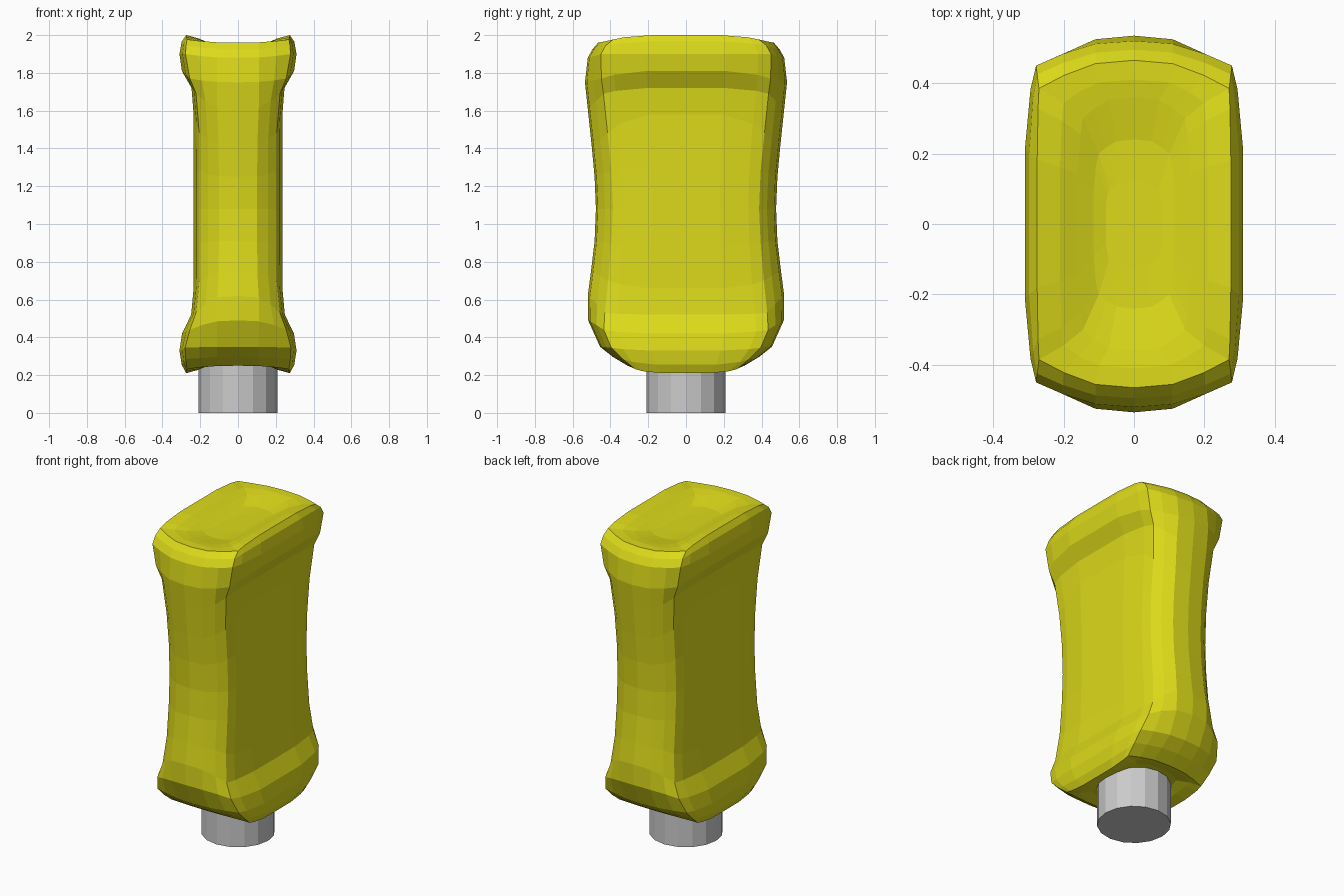
import bpy, bmesh

# Ring levels, top to bottom:
# (front y, corner y, corner x, side x, front z, corner z, side z)
LEVELS = [
    (.465, .385, .270, .275, 1.96, 1.977, 2.00),
    (.495, .425, .275, .298, 1.925, 1.945, 1.965),
    (.520, .450, .278, .310, 1.88, 1.90, 1.90),
    (.535, .448, .255, .297, 1.75, 1.77, 1.81),
    (.520, .437, .222, .246, 1.61, 1.69, 1.72),
    (.500, .415, .205, .235, 1.42, 1.48, 1.58),
    (.484, .395, .203, .235, 1.25, 1.28, 1.30),
    (.477, .387, .203, .235, 1.08, 1.08, 1.08),
    (.484, .395, .203, .235, .91, .90, .88),
    (.503, .412, .205, .235, .75, .70, .66),
    (.520, .430, .222, .248, .62, .53, .52),
    (.518, .435, .255, .296, .49, .44, .42),
    (.455, .395, .280, .310, .35, .345, .33),
    (.385, .335, .277, .298, .295, .285, .255),
    (.310, .270, .270, .275, .25, .232, .21),
]


def ring(bm, b, c, cx, sx, zf, zc, zs):
    """24-sided rounded rectangle mirrored from one quarter."""
    x1 = min(.11, .5 * cx)
    q = [(0, b, zf), (x1, b - .12 * (b - c), zf + .1 * (zc - zf)),
         (x1 + .56 * (cx - x1), b - .54 * (b - c), zf + .5 * (zc - zf)),
         (cx, c, zc),
         (cx + .5 * (sx - cx), c * .85, zc + .5 * (zs - zc)),
         (sx, c * .47, zs), (sx, 0, zs)]
    half = q + [(x, -y, z) for x, y, z in q[-2::-1]]
    full = half + [(-x, y, z) for x, y, z in half[-2:0:-1]]
    return [bm.verts.new(p) for p in full]


def bridge(bm, r1, r2):
    n = len(r1)
    for i in range(n):
        j = (i + 1) % n
        bm.faces.new((r1[i], r1[j], r2[j], r2[i]))


def cap(bm, r, z):
    v = bm.verts.new((0, 0, z))
    for i in range(len(r)):
        bm.faces.new((r[i], r[(i + 1) % len(r)], v))


def finish(bm, name, color=None):
    bmesh.ops.recalc_face_normals(bm, faces=bm.faces)
    me = bpy.data.meshes.new(name)
    bm.to_mesh(me)
    bm.free()
    ob = bpy.data.objects.new(name, me)
    bpy.context.collection.objects.link(ob)
    if color:
        mat = bpy.data.materials.new(name + "_paint")
        mat.diffuse_color = color
        me.materials.append(mat)


# Grip body: waisted loft with flared ends and dished top
bm = bmesh.new()
dish = [(.12, .10, .07, .08, 1.93, 1.93, 1.93),
        (.24, .20, .10, .115, 1.932, 1.935, 1.94),
        (.36, .30, .145, .16, 1.953, 1.957, 1.96),
        (.41, .345, .20, .21, 1.96, 1.97, 1.983)]
under = [(.29, .25, .20, .21, .252, .24, .228),
         (.24, .20, .145, .16, .26, .255, .25)]
rings = [ring(bm, *lv) for lv in dish + LEVELS + under]
for r1, r2 in zip(rings, rings[1:]):
    bridge(bm, r1, r2)
cap(bm, rings[0], 1.93)
cap(bm, rings[-1], .26)
finish(bm, "grip_body", (.72, .70, .01, 1))

# Stub shaft underneath
bm = bmesh.new()
bmesh.ops.create_cone(bm, cap_ends=True, segments=16, radius1=.21, radius2=.21, depth=.28)
bmesh.ops.translate(bm, verts=bm.verts, vec=(0, 0, .14))
finish(bm, "stub_shaft")
